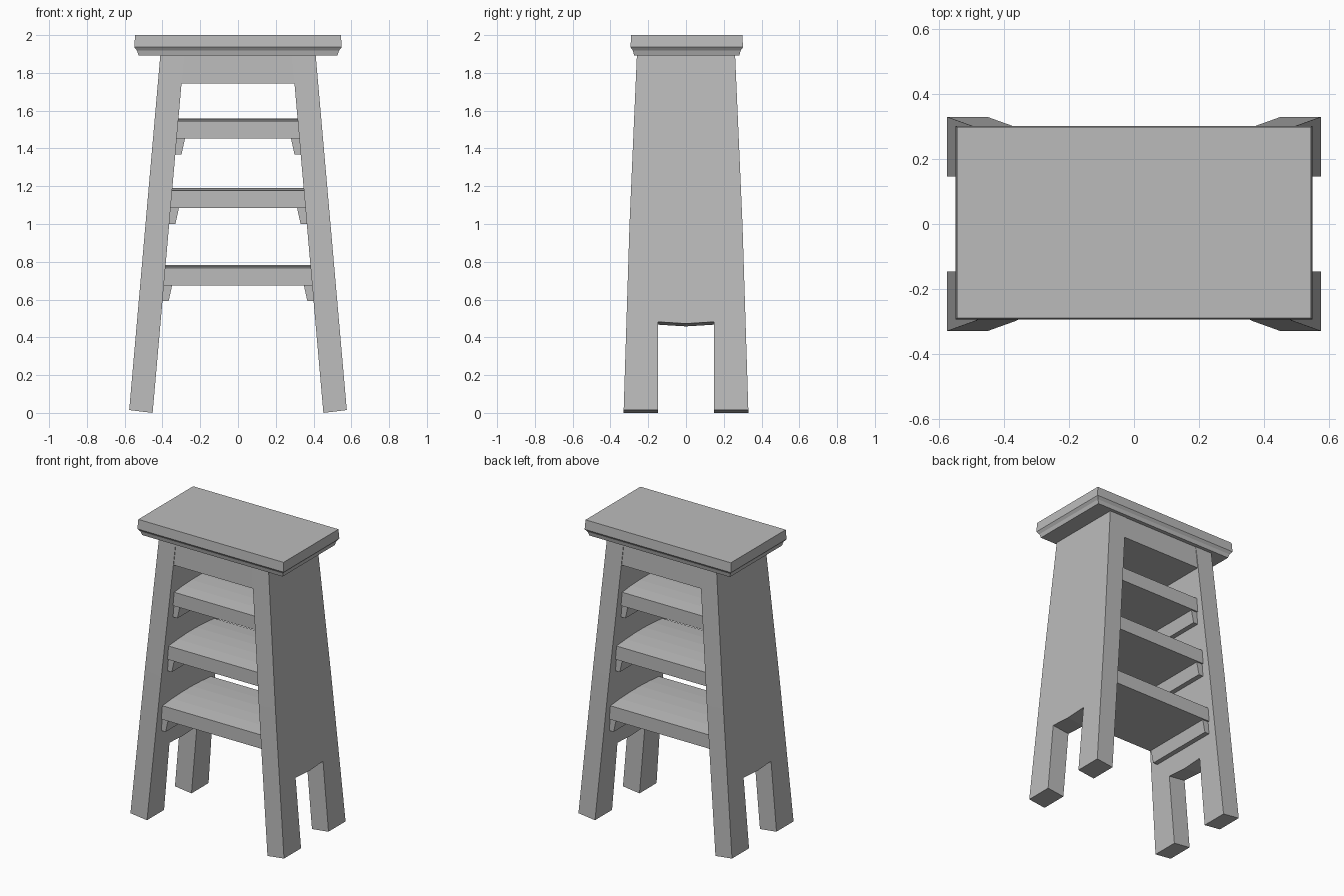
import bpy, bmesh

old = bpy.data.objects.get("Cube")
if old:
    bpy.data.objects.remove(old, do_unlink=True)

grey = bpy.data.materials.new("plain_grey")
grey.use_nodes = True
COLOUR = (0.5, 0.5, 0.5, 1)
grey.diffuse_color = COLOUR
grey.node_tree.nodes["Principled BSDF"].inputs["Base Color"].default_value = COLOUR


def loft(name, loops):
    """Closed solid skinned through a list of matching point loops."""
    bm = bmesh.new()
    rings = [[bm.verts.new(p) for p in loop] for loop in loops]
    n = len(rings[0])
    for a, b in zip(rings, rings[1:]):
        for i in range(n):
            j = (i + 1) % n
            bm.faces.new((a[i], a[j], b[j], b[i]))
    bm.faces.new(rings[0])
    bm.faces.new(rings[-1])
    bmesh.ops.recalc_face_normals(bm, faces=bm.faces)
    mesh = bpy.data.meshes.new(name)
    bm.to_mesh(mesh)
    bm.free()
    mesh.materials.append(grey)
    obj = bpy.data.objects.new(name, mesh)
    bpy.context.collection.objects.link(obj)
    return obj


def inner_x(z):
    """Inner face of the leaning side panels."""
    return 0.452 - 0.0877 * z


def half_depth(z):
    """Half depth of the side panels, narrowing upwards."""
    return 0.33 - 0.037 * z


SEAT_BOTTOM = 1.893
DROP = 0.015  # square cuts across the leaning panel sit lower on the inside

# Side panels with a notch that leaves two feet
half = [(0.33, DROP), (0.299, 1.0), (0.26, SEAT_BOTTOM)]
notch = [(0.147, DROP), (0.147, 0.482), (0, 0.473), (-0.147, 0.482), (-0.147, DROP)]
outline = notch + [(-y, z) for y, z in half] + half[::-1]
for side, label in ((1, "left"), (-1, "right")):
    outer, inner = [], []
    for y, z in outline:
        zi = z if z > 1.5 else z - DROP
        outer.append((side * (inner_x(z - DROP) + 0.124), y, z))
        inner.append((side * inner_x(zi), y, zi))
    loft(label + "_side_panel", [outer, inner])


def cross_board(name, profile):
    """Board spanning between the panels, its ends following their lean."""
    loft(name, [[(s * (inner_x(z) + 0.012), y, z) for y, z in profile] for s in (-1, 1)])


# Apron block under the seat
cross_board("apron", [(-0.262, 1.745), (0.262, 1.745), (0.257, SEAT_BOTTOM), (-0.257, SEAT_BOTTOM)])

# Steps with a slightly crowned top, each resting on two cleats
for label, top in (("lower", 0.783), ("middle", 1.192), ("upper", 1.56)):
    bottom = top - 0.108
    d = half_depth(top) - 0.04
    crown = [(d * t, top - 0.015 * t * t) for t in (1, 0.6, 0.2, -0.2, -0.6, -1)]
    cross_board(label + "_step", [(-d, bottom), (d, bottom)] + crown)
    low = bottom - 0.083
    for side, hand in ((1, "left"), (-1, "right")):
        section = [(inner_x(bottom) + 0.012, bottom + 0.005),
                   (inner_x(bottom) - 0.045, bottom + 0.005),
                   (inner_x(low) - 0.033, low),
                   (inner_x(low) + 0.012, low)]
        loft(f"{label}_{hand}_cleat",
             [[(side * x, y, z) for x, z in section] for y in (-d + 0.01, d - 0.01)])

# Seat slab with a moulded lower edge
rings = [(0.527, 0.279, SEAT_BOTTOM), (0.535, 0.285, 1.918),
         (0.549, 0.298, 1.936), (0.545, 0.294, 2.0)]
loft("seat", [[(sx * x, 0.004 + sy * y, z)
               for sx, sy in ((-1, -1), (1, -1), (1, 1), (-1, 1))]
              for x, y, z in rings])
